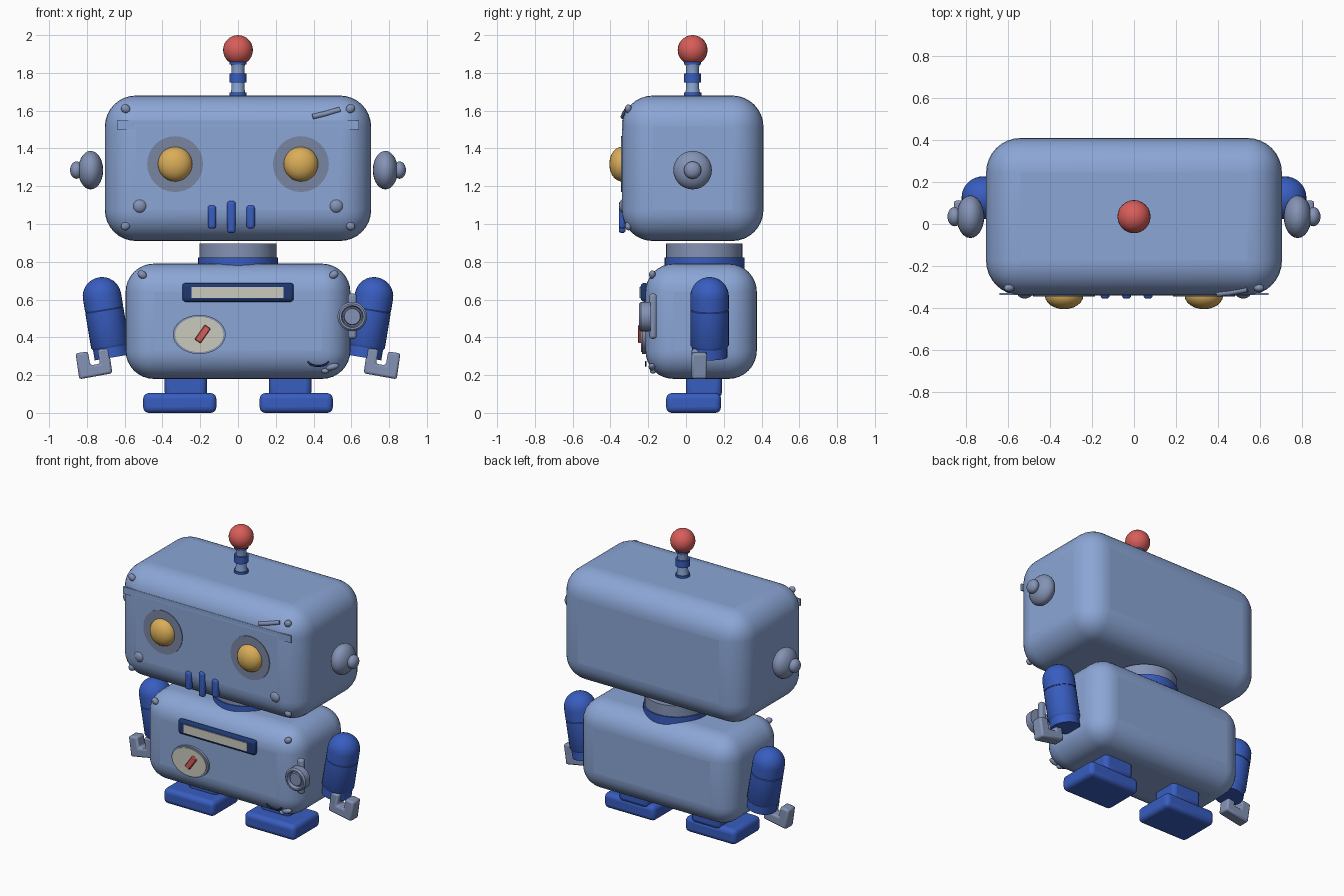
import bpy, bmesh, math
from mathutils import Matrix, Vector

if "Cube" in bpy.data.objects:
    bpy.data.objects.remove(bpy.data.objects["Cube"])


def mat(name, rgb):
    m = bpy.data.materials.new(name)
    m.diffuse_color = (*rgb, 1)
    m.use_nodes = True
    m.node_tree.nodes["Principled BSDF"].inputs["Base Color"].default_value = m.diffuse_color
    return m


SKY = mat("light blue", (0.26, 0.38, 0.67))
BLUE = mat("strong blue", (0.04, 0.11, 0.53))
NAVY = mat("navy", (0.013, 0.04, 0.17))
GREY = mat("blue grey", (0.23, 0.29, 0.46))
RIM = mat("rim grey", (0.19, 0.24, 0.36))
RED = mat("red", (0.68, 0.11, 0.10))
GOLD = mat("gold", (0.70, 0.42, 0.10))
CREAM = mat("cream", (0.60, 0.59, 0.52))


def finish(name, bm, material, bevel=0, segs=3):
    bmesh.ops.recalc_face_normals(bm, faces=bm.faces)
    me = bpy.data.meshes.new(name)
    bm.to_mesh(me)
    bm.free()
    me.materials.append(material)
    ob = bpy.data.objects.new(name, me)
    bpy.context.collection.objects.link(ob)
    if bevel:
        b = ob.modifiers.new("Bevel", 'BEVEL')
        b.width, b.segments, b.limit_method = bevel, segs, 'ANGLE'
    bpy.ops.object.select_all(action='DESELECT')
    ob.select_set(True)
    bpy.context.view_layer.objects.active = ob
    bpy.ops.object.shade_smooth_by_angle(angle=math.radians(35))
    return ob


def place(c, rot_y=0):
    return Matrix.Translation(c) @ Matrix.Rotation(rot_y, 4, 'Y')


def box(name, x, y, z, material, bevel=0, segs=3, rot_y=0):
    """Box from (min, max) ranges, turned about its centre."""
    bm = bmesh.new()
    c = [(r[0] + r[1]) / 2 for r in (x, y, z)]
    s = [r[1] - r[0] for r in (x, y, z)]
    bmesh.ops.create_cube(bm, size=1, matrix=place(c, rot_y) @ Matrix.Diagonal((*s, 1)))
    return finish(name, bm, material, bevel, segs)


def ball(name, c, radii, material, rot_y=0):
    bm = bmesh.new()
    bmesh.ops.create_uvsphere(bm, u_segments=24, v_segments=14, radius=1,
                              matrix=place(c, rot_y) @ Matrix.Diagonal((*radii, 1)))
    return finish(name, bm, material)


def lathe(name, profile, material, m, steps=32):
    """Spin (radius, height) points about local z."""
    bm = bmesh.new()
    vs = [bm.verts.new((r, 0, h)) for r, h in profile]
    es = [bm.edges.new(p) for p in zip(vs, vs[1:])]
    bmesh.ops.spin(bm, geom=vs + es, axis=(0, 0, 1), cent=(0, 0, 0),
                   angle=math.tau, steps=steps)
    bmesh.ops.remove_doubles(bm, verts=bm.verts, dist=1e-5)
    bm.transform(m)
    return finish(name, bm, material)


def drum(name, r, z0, z1, material, m):
    return lathe(name, [(0, z0), (r, z0), (r, z1), (0, z1)], material, m)


def facing(x, y, z, sx=1, sz=1):
    """Local z points to the front."""
    return (Matrix.Translation((x, y, z)) @ Matrix.Diagonal((sx, 1, sz, 1))
            @ Matrix.Rotation(math.pi / 2, 4, 'X'))


def tube(name, pts, r, material):
    cu = bpy.data.curves.new(name, 'CURVE')
    cu.dimensions, cu.bevel_depth, cu.bevel_resolution = '3D', r, 2
    cu.use_fill_caps = True
    sp = cu.splines.new('POLY')
    sp.points.add(len(pts) - 1)
    for p, co in zip(sp.points, pts):
        p.co = (*co, 1)
    cu.materials.append(material)
    bpy.context.collection.objects.link(bpy.data.objects.new(name, cu))


# Head and brow plate
box("head", (-.705, .705), (-.34, .41), (.91, 1.68), SKY, .165, 8)
box("brow_plate", (-.64, .64), (-.339, -.329), (1.5, 1.548), SKY)

# Antenna
axis = Matrix.Translation((0, .035, 0))
lathe("antenna_stem", [(.043, 1.67), (.034, 1.72), (.034, 1.83), (.043, 1.86)], SKY, axis)
for i, (a, b, r) in enumerate([(1.675, 1.695, .046), (1.75, 1.798, .045), (1.845, 1.86, .045)]):
    drum(f"antenna_ring_{i}", r, a, b, BLUE, axis)
ball("antenna_ball", (0, .035, 1.921), (.079,) * 3, RED)

# Eyes, ears and large face studs
for s, side in ((-1, "left"), (1, "right")):
    drum("eye_rim_" + side, .148, 0, .006, RIM, facing(s * .333, -.339, 1.317))
    ball("eye_" + side, (s * .333, -.34, 1.317), (.092, .066, .092), GOLD)
    ball("ear_" + side, (s * .78, .035, 1.285), (.066, .102, .102), GREY)
    ball("ear_tip_" + side, (s * .855, .035, 1.285), (.034, .046, .046), GREY)
    ball("cheek_stud_" + side, (s * .52, -.325, 1.095), (.039, .03, .039), GREY)
    for z in (.99, 1.61):
        ball("head_rivet_" + side, (s * .595, -.305, z), (.026, .018, .022), GREY,
             s * math.radians(35 if z < 1.3 else -35))
    ball("body_rivet_" + side, (s * .507, -.178, .732), (.026, .018, .02), GREY,
         -s * math.radians(35))

# Mouth slots
for x, h in ((-.138, .062), (-.035, .085), (.067, .062)):
    box("mouth_slot", (x - .022, x + .022), (-.356, -.32), (1.037 - h, 1.037 + h),
        BLUE, .015, 3)
tube("head_dent", [(.395, -.333, 1.568), (.46, -.326, 1.583), (.54, -.312, 1.606)],
     .014, GREY)

# Neck
neck = Matrix.Translation((0, .097, 0))
drum("neck", .203, .75, .897, GREY, neck)
drum("neck_ring", .212, .75, .822, BLUE, neck)

# Body
box("body", (-.595, .595), (-.215, .375), (.18, .79), SKY, .15, 8)
box("display_frame", (-.295, .295), (-.24, -.2), (.588, .688), NAVY, .018)
box("display_screen", (-.245, .242), (-.246, -.23), (.609, .667), CREAM)

# Gauge
drum("gauge_rim", .14, 0, .024, GREY, facing(-.205, -.208, .415, 1, .74))
drum("gauge_face", .128, 0, .03, CREAM, facing(-.205, -.208, .415, 1, .73))
box("gauge_needle", (-.206, -.168), (-.255, -.23), (.37, .465), RED, .004, 1,
    math.radians(35))

# Crank handle on the body corner
lathe("crank_ring", [(0, 0), (.078, 0), (.078, .05), (.068, .06), (.058, .06),
                     (.052, .035), (.046, .035), (.042, .05), (0, .05)],
      GREY, facing(.605, -.188, .51))
box("crank_bar", (.582, .628), (-.195, -.155), (.392, .632), GREY, .016, 3)

# Dents at the lower corner
arc = [math.radians(a) for a in range(200, 341, 20)]
tube("body_scratch", [(.425 + .06 * math.cos(a), -.213, .283 + .035 * math.sin(a))
                      for a in arc], .005, NAVY)
ball("dent_upper", (.5, -.18, .244), (.036, .018, .017), GREY, math.radians(-15))
ball("dent_lower", (.462, -.175, .222), (.02, .016, .014), GREY)

# Arms and claw hands
CLAW = [(.86, .315), (.795, .325), (.782, .252), (.73, .26), (.745, .335),
        (.685, .345), (.665, .21), (.84, .178)]
dome = [(.102 * math.cos(a), .102 * math.sin(a))
        for a in [math.pi / 2 * i / 8 for i in range(8)]] + [(0, .102)]
for s, side in ((-1, "left"), (1, "right")):
    m = Matrix.Translation((s * .72, .125, .617)) @ Matrix.Rotation(s * math.radians(9.5), 4, 'Y')
    lathe("upper_arm_" + side, [(0, -.07), (.102, -.07)] + dome, BLUE, m)
    lathe("lower_arm_" + side, [(0, -.275), (.094, -.275), (.102, -.262), (.102, -.076),
                                (.098, -.072), (.098, -.06)], BLUE, m)
    drum("cuff_" + side, .094, -.328, -.27, BLUE, m)
    bm = bmesh.new()
    f = bm.faces.new([bm.verts.new((s * x, .03, z)) for x, z in CLAW])
    ext = bmesh.ops.extrude_face_region(bm, geom=[f])["geom"]
    bmesh.ops.translate(bm, vec=Vector((0, .082, 0)),
                        verts=[v for v in ext if isinstance(v, bmesh.types.BMVert)])
    finish("claw_" + side, bm, GREY, .012, 2)

    # Legs and feet
    lo, hi = sorted((s * .165, s * .388))
    box("leg_" + side, (lo, hi), (0, .19), (.08, .24), BLUE, .028, 3)
    lo, hi = sorted((s * .115, s * .502))
    box("foot_" + side, (lo, hi), (-.105, .185), (0, .105), BLUE, .03, 4)
